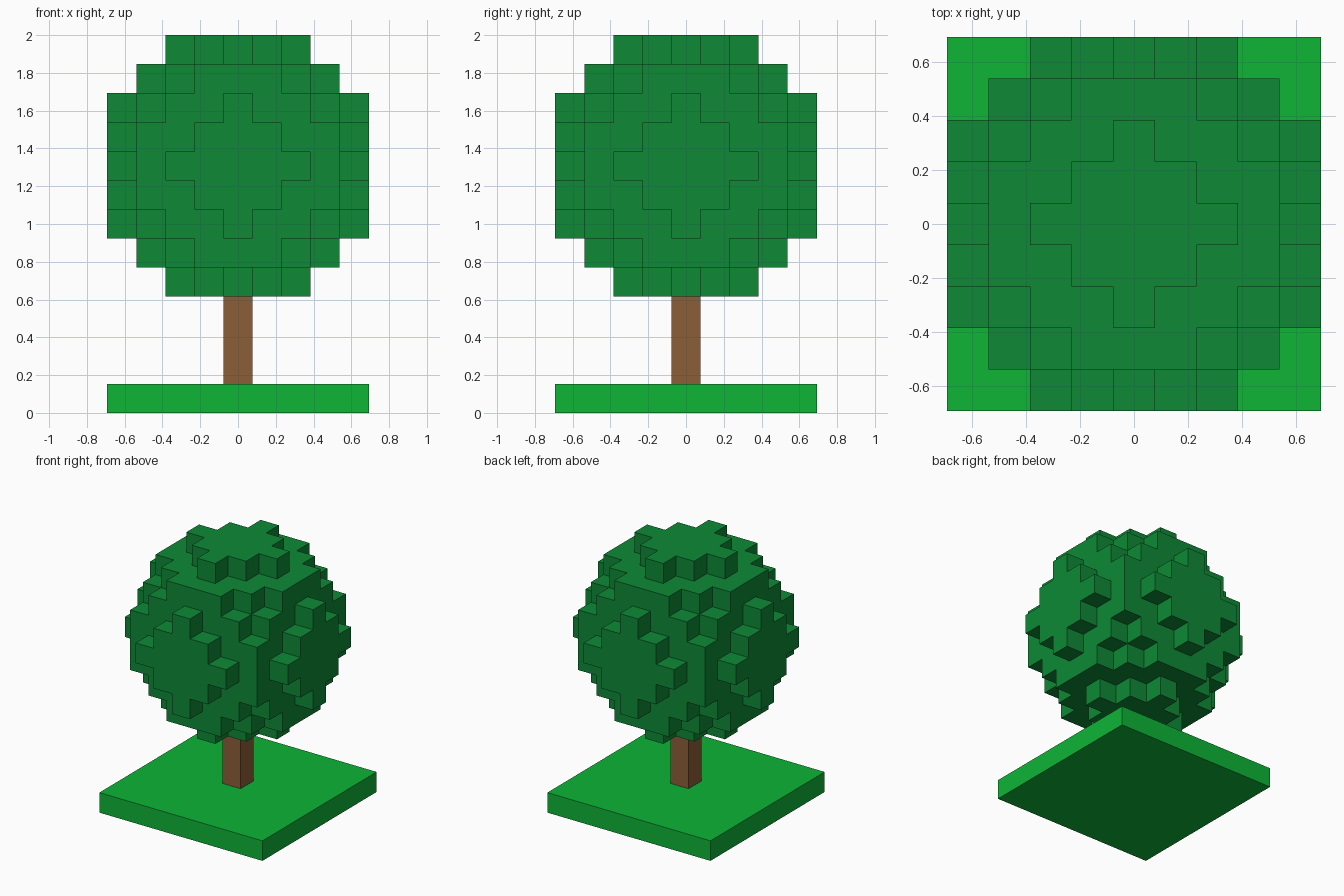
import bpy
import bmesh
from mathutils import Matrix, Vector

cube = bpy.data.objects.get("Cube")
if cube:
    bpy.data.objects.remove(cube, do_unlink=True)

CELL = 2 / 13          # one block; the model is 13 blocks tall
RADIUS_SQ = 20         # squared crown radius in blocks
REACH = 4              # blocks from crown centre to its outermost layer


def make_material(name, color):
    mat = bpy.data.materials.new(name)
    mat.use_nodes = True
    mat.diffuse_color = color
    bsdf = next(n for n in mat.node_tree.nodes if n.type == 'BSDF_PRINCIPLED')
    bsdf.inputs["Base Color"].default_value = color
    return mat


def add_object(name, bm, mat):
    mesh = bpy.data.meshes.new(name)
    bm.to_mesh(mesh)
    bm.free()
    mesh.materials.append(mat)
    obj = bpy.data.objects.new(name, mesh)
    bpy.context.collection.objects.link(obj)
    return obj


def add_box(name, width, bottom, top, mat):
    # Square block, sizes given in cells
    bm = bmesh.new()
    bmesh.ops.create_cube(bm, size=CELL)
    bmesh.ops.scale(bm, vec=(width, width, top - bottom), verts=bm.verts)
    bmesh.ops.translate(bm, vec=(0, 0, (top + bottom) / 2 * CELL), verts=bm.verts)
    return add_object(name, bm, mat)


def add_block_ball(name, centre_z, mat):
    # Ball of blocks, keeping only the exposed block sides
    span = range(-REACH, REACH + 1)
    cells = {(x, y, z) for x in span for y in span for z in span
             if x * x + y * y + z * z <= RADIUS_SQ}
    axes = [Vector(row) * s for row in Matrix.Identity(3) for s in (1, -1)]
    bm = bmesh.new()
    for cell in sorted(cells):
        for normal in axes:
            neighbour = tuple(int(c + n) for c, n in zip(cell, normal))
            if neighbour in cells:
                continue
            u = Vector((normal.y, normal.z, normal.x)) / 2
            v = normal.cross(u)
            mid = Vector(cell) + normal / 2
            corners = (mid - u - v, mid + u - v, mid + u + v, mid - u + v)
            bm.faces.new([bm.verts.new(c * CELL) for c in corners])
    bmesh.ops.remove_doubles(bm, verts=bm.verts, dist=CELL / 100)
    bmesh.ops.translate(bm, vec=(0, 0, centre_z * CELL), verts=bm.verts)
    return add_object(name, bm, mat)


grass = make_material("grass green", (0.0044, 0.462, 0.037, 1))
leaves = make_material("leaf green", (0.0044, 0.254, 0.037, 1))
bark = make_material("bark brown", (0.258, 0.112, 0.038, 1))

# Ground slab, trunk and leafy crown
add_box("ground", 9, 0, 1, grass)
add_box("trunk", 1, 1, 4, bark)
add_block_ball("crown", 8.5, leaves)
